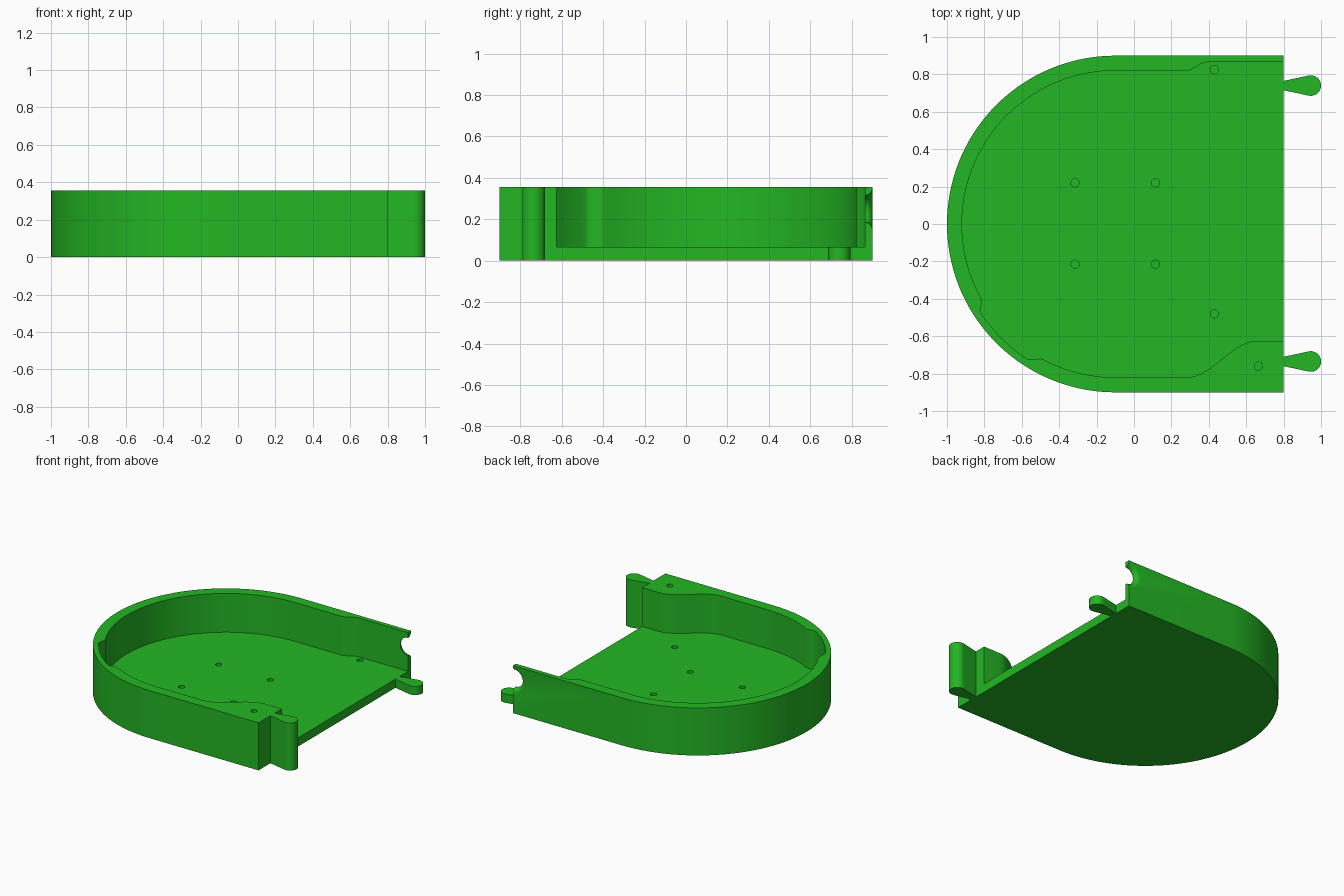
import bpy, bmesh, math
from math import sin, cos, pi, radians, sqrt

if "Cube" in bpy.data.objects:
    bpy.data.objects.remove(bpy.data.objects["Cube"])

HEIGHT, FLOOR = 0.355, 0.065   # wall top, floor top
CX, END = -0.1, 0.8            # centre of the round end, x of the open end

green = bpy.data.materials.new("green")
green.diffuse_color = (0.017, 0.47, 0.017, 1)
green.use_nodes = True
green.node_tree.nodes["Principled BSDF"].inputs["Base Color"].default_value = green.diffuse_color


def loft(name, rings):
    """Closed solid through rings of equal point count."""
    bm = bmesh.new()
    loops = [[bm.verts.new(p) for p in ring] for ring in rings]
    n = len(loops[0])
    for a, b in zip(loops, loops[1:]):
        for i in range(n):
            j = (i + 1) % n
            bm.faces.new((a[i], a[j], b[j], b[i]))
    bm.faces.new(loops[0][::-1])
    bm.faces.new(loops[-1])
    bmesh.ops.recalc_face_normals(bm, faces=bm.faces)
    mesh = bpy.data.meshes.new(name)
    bm.to_mesh(mesh)
    bm.free()
    mesh.materials.append(green)
    obj = bpy.data.objects.new(name, mesh)
    bpy.context.collection.objects.link(obj)
    return obj


def prism(name, outline, z0, z1):
    return loft(name, [[(x, y, z) for x, y in outline] for z in (z0, z1)])


def combine(target, tool, operation):
    mod = target.modifiers.new("cut", 'BOOLEAN')
    mod.operation, mod.object, mod.solver = operation, tool, 'EXACT'
    bpy.context.view_layer.objects.active = target
    bpy.ops.object.modifier_apply(modifier=mod.name)
    bpy.data.objects.remove(tool)


def arc(cx, cy, r, a0, a1, n):
    return [(cx + r * cos(radians(a0 + (a1 - a0) * i / n)),
             cy + r * sin(radians(a0 + (a1 - a0) * i / n))) for i in range(n + 1)]


def ease(x0, y0, x1, y1, n):
    """S-shaped curve, flat at both ends."""
    return [(x0 + (x1 - x0) * i / n,
             y0 + (y1 - y0) * (1 - cos(pi * i / n)) / 2) for i in range(n + 1)]


def step_arc(r0, r1, a0, a1, n):
    """Arc around the round end whose radius eases from r0 to r1."""
    pts = []
    for i in range(1, n):
        a = radians(a0 + (a1 - a0) * i / n)
        r = r0 + (r1 - r0) * (1 - cos(pi * i / n)) / 2
        pts.append((CX + r * cos(a), r * sin(a)))
    return pts


# Tray body: round on the left, straight sides, open end on the right
outline = [(END, 0.9)] + arc(CX, 0, 0.9, 90, 270, 72) + [(END, -0.9)]
tray = prism("tray", outline, 0, HEIGHT)

# Interior pocket, with a thinned stretch of wall and a thick front corner
pocket = ([(END + 0.1, 0.865)] + ease(0.39, 0.865, 0.28, 0.82, 10)
          + arc(CX, 0, 0.82, 90, 209, 48)
          + step_arc(0.82, 0.862, 209, 214, 8)
          + arc(CX, 0, 0.862, 214, 236.5, 12)
          + step_arc(0.862, 0.82, 236.5, 242, 8)
          + arc(CX, 0, 0.82, 242, 270, 12)
          + ease(0.28, -0.82, 0.66, -0.625, 20)
          + [(END + 0.1, -0.625)])
combine(tray, prism("pocket_cutter", pocket, FLOOR, HEIGHT + 0.1), 'DIFFERENCE')

# Connector tabs at the open end: tall in front, low at the back
for y, top in ((-0.735, HEIGHT), (0.74, FLOOR)):
    tab = ([(END - 0.02, y - 0.021), (END, y - 0.025)]
           + arc(0.945, y, 0.055, -102, 102, 24)
           + [(END, y + 0.025), (END - 0.02, y + 0.021)])
    combine(tray, prism("connector_tab", tab, 0, top), 'UNION')

# Flared half-round cable notch in the end of the back wall
rings = []
for y, r in ([(0.84, 0.065)]
             + [(0.865 + 0.035 * t, 0.065 + 0.035 * (1 - sqrt(1 - t * t)))
                for t in (0, 0.25, 0.5, 0.7, 0.85, 0.95, 1)]
             + [(0.93, 0.1)]):
    rings.append([(END + r * cos(2 * pi * i / 40), y, 0.25 + r * sin(2 * pi * i / 40))
                  for i in range(40)])
combine(tray, loft("notch_cutter", rings), 'DIFFERENCE')

# Blind screw holes in the floor and in the thick corner
holes = [(x, y, FLOOR) for x in (-0.315, 0.115) for y in (-0.215, 0.22)]
holes += [(0.43, -0.48, FLOOR), (0.43, 0.825, FLOOR), (0.665, -0.76, HEIGHT)]
for x, y, z in holes:
    ring = arc(x, y, 0.022, 0, 345, 23)
    combine(tray, prism("hole_cutter", ring, z - 0.045, z + 0.02), 'DIFFERENCE')

# Smooth curved walls, crisp edges
bpy.ops.object.select_all(action='DESELECT')
tray.select_set(True)
bpy.context.view_layer.objects.active = tray
bpy.ops.object.shade_smooth_by_angle(angle=radians(30))
